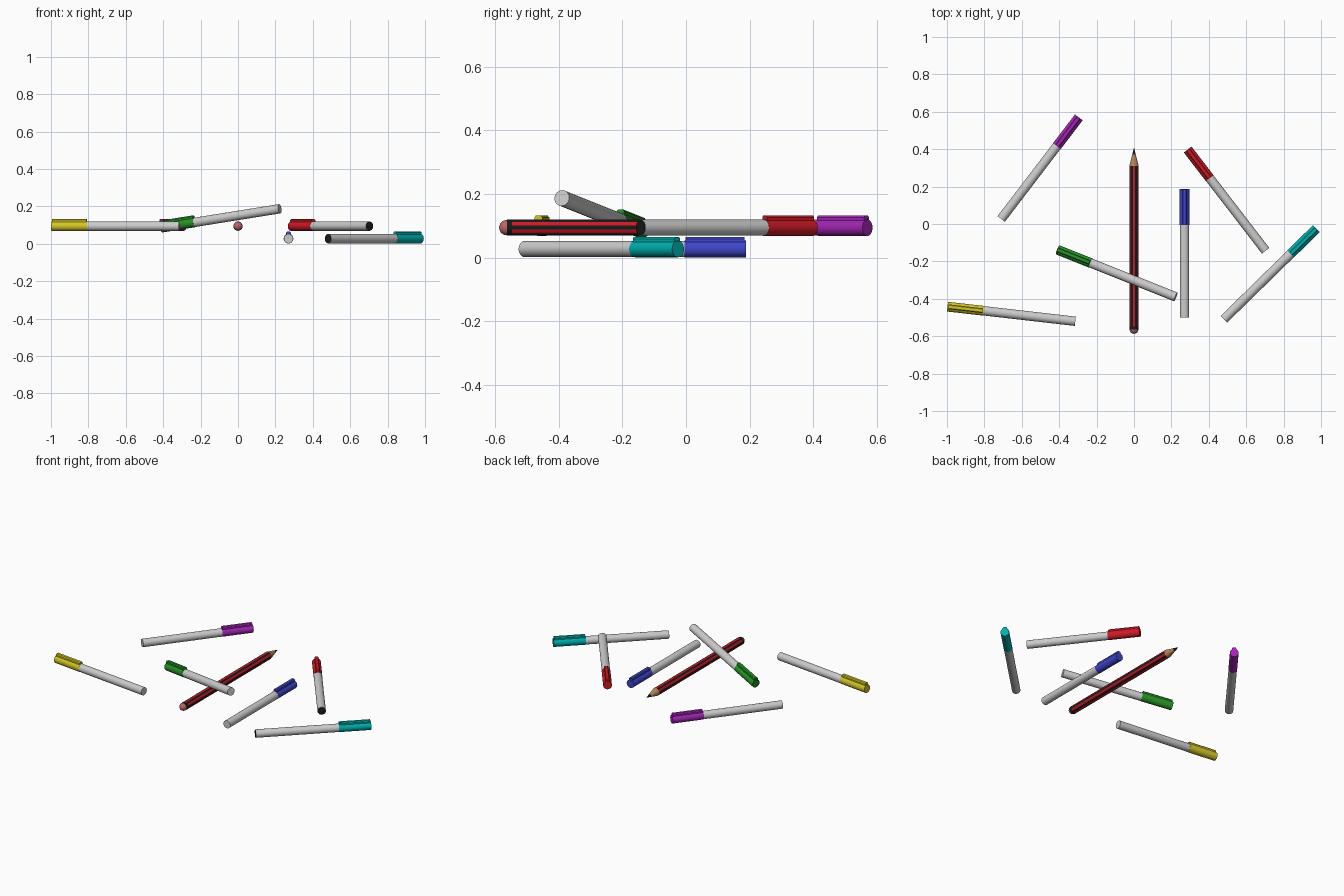
import bpy, math
from mathutils import Vector, Matrix

if "Cube" in bpy.data.objects:
    bpy.data.objects.remove(bpy.data.objects["Cube"])

R, CAP_R, CAP_LEN = 0.025, 0.026, 0.193


def material(name, rgb):
    m = bpy.data.materials.new(name)
    m.diffuse_color = (*rgb, 1)
    m.use_nodes = True
    m.node_tree.nodes["Principled BSDF"].inputs["Base Color"].default_value = m.diffuse_color
    return m


BLACK = material("black", (0.01, 0.01, 0.01))
RED = material("red_paint", (0.6, 0.01, 0.02))
WOOD = material("wood", (0.45, 0.24, 0.11))
PINK = material("pink", (0.5, 0.13, 0.14))


def lathe(name, profile, frame, mats=(), pick=None, n=24):
    """Surface of revolution about local x; profile is a list of (x, radius)."""
    verts, faces, tags = [], [], []
    for x, r in profile:
        for i in range(n):
            a = 2 * math.pi * (i + 0.0) / n
            verts.append((x, r * math.cos(a), r * math.sin(a)))
    for k in range(len(profile) - 1):
        for i in range(n):
            j = (i + 1) % n
            faces.append((k * n + i, k * n + j, k * n + n + j, k * n + n + i))
            tags.append(pick(i) if pick else 0)
    faces.append(tuple(reversed(range(n))))
    faces.append(tuple(range(len(verts) - n, len(verts))))
    tags += [0, len(mats) - 1 if mats and not pick else 0]
    return make(name, verts, faces, frame, mats, tags)


def make(name, verts, faces, frame, mats=(), tags=None):
    import bmesh
    me = bpy.data.meshes.new(name)
    me.from_pydata(verts, [], faces)
    for m in mats:
        me.materials.append(m)
    for p, t in zip(me.polygons, tags or [0] * len(faces)):
        p.material_index = t
    bm = bmesh.new()
    bm.from_mesh(me)
    bmesh.ops.recalc_face_normals(bm, faces=bm.faces)
    bm.to_mesh(me)
    bm.free()
    ob = bpy.data.objects.new(name, me)
    bpy.context.collection.objects.link(ob)
    ob.matrix_world = frame
    bpy.context.view_layer.objects.active = ob
    bpy.ops.object.select_all(action='DESELECT')
    ob.select_set(True)
    bpy.ops.object.shade_smooth_by_angle(angle=math.radians(35))
    return ob


def frame_between(a, b):
    """Local x runs from a to b, local z points as far up as possible."""
    a, b = Vector(a), Vector(b)
    d = (b - a).normalized()
    s = Vector((0, 0, 1)).cross(d).normalized()
    m = Matrix((d, s, d.cross(s))).transposed().to_4x4()
    m.translation = a
    return m, (b - a).length


def pen(colour, rgb, tail, head, black_end=False):
    f, length = frame_between(tail, head)
    m = material(colour, rgb)
    c = length - CAP_LEN
    # barrel and cap
    lathe(colour + "_pen_barrel", [(0, R), (c, R)], f)
    lathe(colour + "_pen_cap", [(c, CAP_R), (length, CAP_R)], f, [m])
    if black_end:
        lathe(colour + "_pen_end_plug", [(-0.001, R - 0.001), (0.002, R - 0.001)], f, [BLACK])
    # clip with a softened top edge
    section = [(-0.013, 0.012), (0.013, 0.012), (0.013, 0.032), (0.008, 0.038),
               (-0.008, 0.038), (-0.013, 0.032)]
    n = len(section)
    verts = [(x, y, z) for x in (c + 0.003, length - 0.004) for y, z in section]
    faces = [(i, (i + 1) % n, n + (i + 1) % n, n + i) for i in range(n)]
    faces += [tuple(reversed(range(n))), tuple(range(n, 2 * n))]
    make(colour + "_pen_clip", verts, faces, f, [m])


Z0, Z1 = 0.027, 0.094
pen("purple", (0.36, 0.02, 0.45), (-0.71, 0.027, Z1), (-0.295, 0.57, Z1))
pen("yellow", (0.65, 0.56, 0.02), (-0.314, -0.52, Z1), (-0.997, -0.442, Z1))
pen("green", (0.02, 0.28, 0.02), (0.223, -0.39, 0.187), (-0.408, -0.138, 0.086))
pen("red", (0.6, 0.01, 0.02), (0.703, -0.142, Z1), (0.287, 0.398, Z1), True)
pen("teal", (0.0, 0.42, 0.42), (0.482, -0.508, Z0), (0.975, -0.025, Z0), True)
pen("blue", (0.05, 0.06, 0.6), (0.27, -0.50, Z0), (0.27, 0.188, Z0))

# striped pencil
pf, _ = frame_between((0, 0, Z1), (0, 1, Z1))
lathe("pencil_shaft", [(-0.547, R), (0.31, R)], pf, [BLACK, RED],
      lambda i: 1 if ((i + 1) % 24) // 2 % 2 else 0)
lathe("pencil_band", [(-0.563, R), (-0.547, R)], pf, [BLACK])
lathe("pencil_wood", [(0.31, R), (0.372, 0.0095)], pf, [WOOD])
lathe("pencil_lead", [(0.372, 0.0095), (0.405, 0.001)], pf, [BLACK])
dome = [(-0.563 - 0.024 * math.sin(t * math.pi / 12.2), 0.024 * math.cos(t * math.pi / 12.2))
        for t in range(7)]
lathe("pencil_eraser", dome, pf, [PINK])
